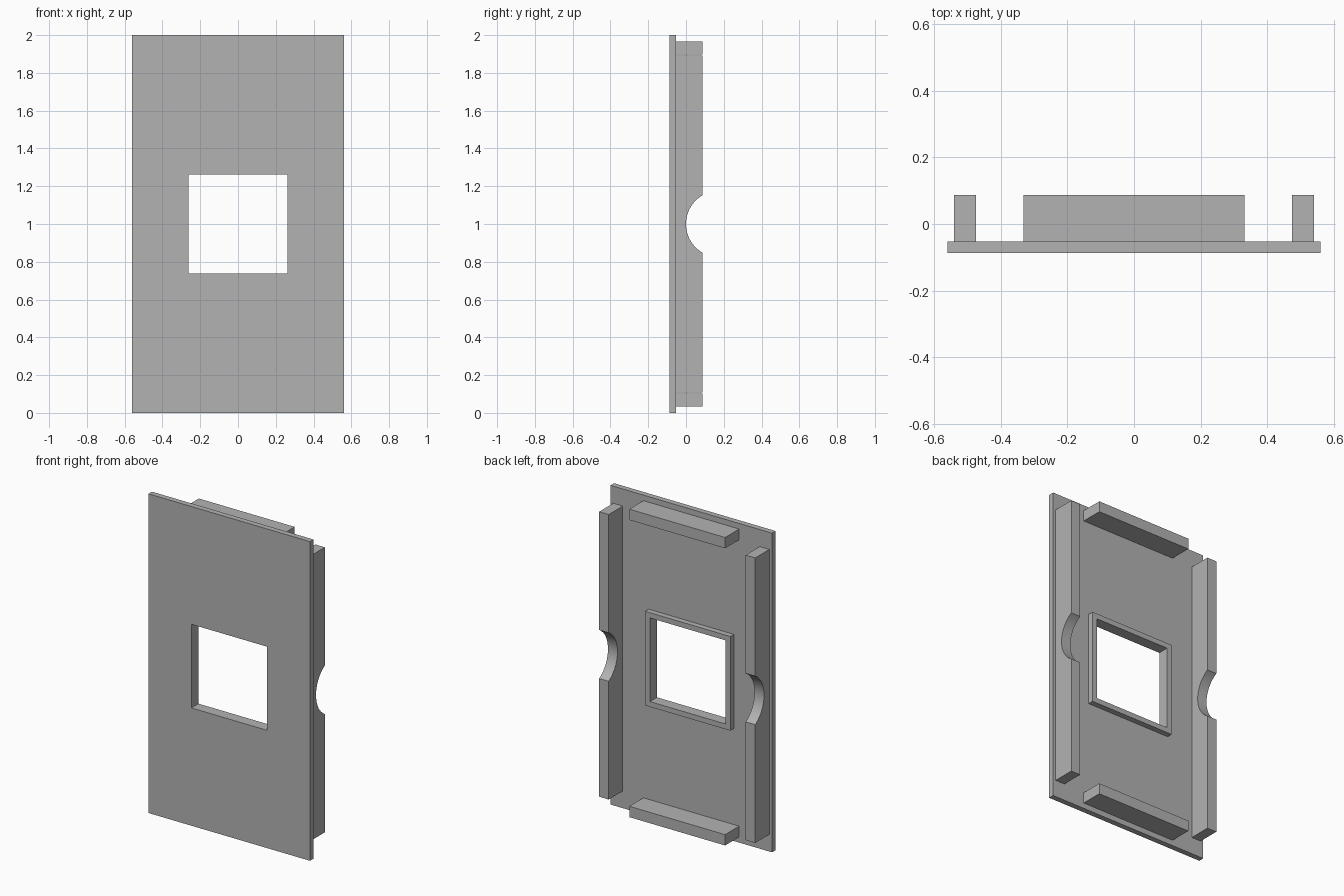
import bpy, bmesh, math
from mathutils import Vector

cube = bpy.data.objects.get("Cube")
if cube:
    bpy.data.objects.remove(cube, do_unlink=True)

grey = bpy.data.materials.new("plain_grey")
grey.use_nodes = True
colour = (0.45, 0.45, 0.45, 1)
grey.diffuse_color = colour
grey.node_tree.nodes["Principled BSDF"].inputs["Base Color"].default_value = colour

PLATE_FRONT, PLATE_BACK, RIM_BACK = -0.087, -0.052, 0.087
HEIGHT, MID = 2.0, 1.0
HALF_WIDTH, HALF_OPENING, HALF_FRAME = 0.56, 0.262, 0.295


def extrude_faces(name, faces, offset):
    """Make a solid by extruding flat faces, given as lists of points."""
    bm = bmesh.new()
    for points in faces:
        bm.faces.new([bm.verts.new(p) for p in points])
    bmesh.ops.remove_doubles(bm, verts=bm.verts, dist=1e-5)
    out = bmesh.ops.extrude_face_region(bm, geom=bm.faces[:], use_keep_orig=True)
    moved = [g for g in out["geom"] if isinstance(g, bmesh.types.BMVert)]
    bmesh.ops.translate(bm, verts=moved, vec=Vector(offset))
    bmesh.ops.recalc_face_normals(bm, faces=bm.faces[:])
    mesh = bpy.data.meshes.new(name)
    bm.to_mesh(mesh)
    bm.free()
    mesh.materials.append(grey)
    mesh.shade_smooth()
    mesh.set_sharp_from_angle(angle=math.radians(30))
    obj = bpy.data.objects.new(name, mesh)
    bpy.context.collection.objects.link(obj)
    return obj


def rectangle(half_x, half_z, y):
    return [(sx * half_x, y, MID + sz * half_z)
            for sx, sz in ((-1, -1), (1, -1), (1, 1), (-1, 1))]


def holed_panel(name, half_x, half_z, y0, y1):
    """Rectangular slab around the square opening."""
    outer = rectangle(half_x, half_z, y0)
    inner = rectangle(HALF_OPENING, HALF_OPENING, y0)
    faces = [[outer[i], outer[(i + 1) % 4], inner[(i + 1) % 4], inner[i]]
             for i in range(4)]
    return extrude_faces(name, faces, (0, y1 - y0, 0))


# Front plate and the raised frame behind its opening
holed_panel("front_plate", HALF_WIDTH, HEIGHT / 2, PLATE_FRONT, PLATE_BACK)
holed_panel("opening_frame", HALF_FRAME, HALF_FRAME, PLATE_BACK, PLATE_BACK + 0.035)

# Side rails, each with a round finger notch in its back edge
RAIL_INNER, RAIL_WIDTH, RAIL_END = 0.475, 0.066, 0.107
RADIUS, STEPS = 0.176, 24
NOTCH_Y = RADIUS
half_angle = math.acos((NOTCH_Y - RIM_BACK) / RADIUS)
profile = [(RIM_BACK, RAIL_END), (PLATE_BACK, RAIL_END),
           (PLATE_BACK, HEIGHT - RAIL_END), (RIM_BACK, HEIGHT - RAIL_END)]
for i in range(STEPS + 1):
    a = half_angle * (1 - 2 * i / STEPS)
    profile.append((NOTCH_Y - RADIUS * math.cos(a), MID + RADIUS * math.sin(a)))
for side, name in ((1, "left_rail"), (-1, "right_rail")):
    extrude_faces(name, [[(side * RAIL_INNER, y, z) for y, z in profile]],
                  (side * RAIL_WIDTH, 0, 0))

# Top and bottom bars
BAR_HALF, BAR_LOW, BAR_HIGH = 0.332, 0.035, 0.103
for name, z0, z1 in (("bottom_bar", BAR_LOW, BAR_HIGH),
                     ("top_bar", HEIGHT - BAR_HIGH, HEIGHT - BAR_LOW)):
    base = [(-BAR_HALF, PLATE_BACK, z0), (BAR_HALF, PLATE_BACK, z0),
            (BAR_HALF, PLATE_BACK, z1), (-BAR_HALF, PLATE_BACK, z1)]
    extrude_faces(name, [base], (0, RIM_BACK - PLATE_BACK, 0))
